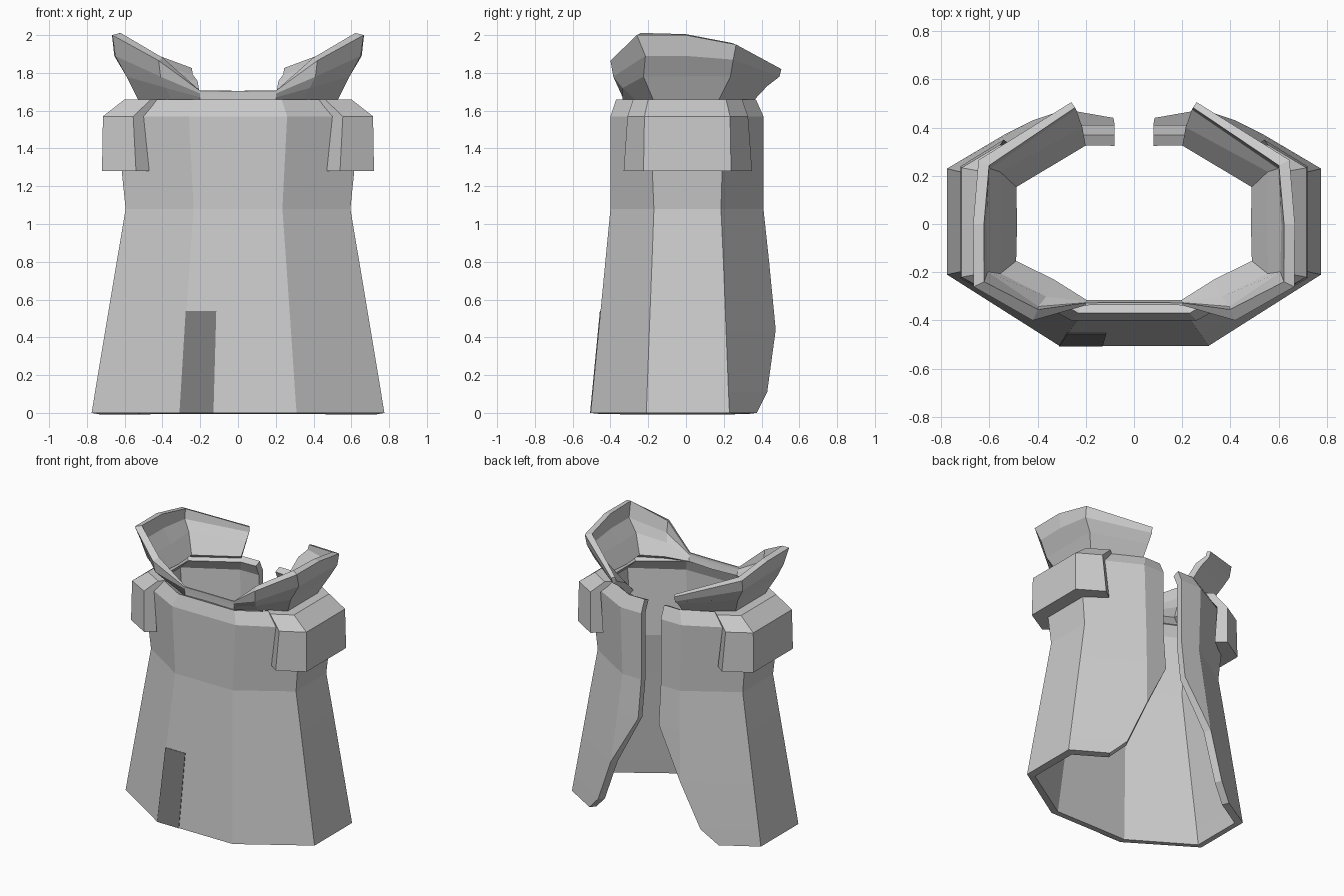
import bpy

if "Cube" in bpy.data.objects:
    bpy.data.objects.remove(bpy.data.objects["Cube"])


def make(name, verts, faces, mirror=True, thickness=0.0):
    """Mesh object with optional mirror and inward wall thickness."""
    mesh = bpy.data.meshes.new(name)
    mesh.from_pydata(verts, [], faces)
    mesh.validate()
    ob = bpy.data.objects.new(name, mesh)
    bpy.context.collection.objects.link(ob)
    if mirror:
        m = ob.modifiers.new("mirror", "MIRROR")
        m.use_clip = True
        m.merge_threshold = 0.0005
    if thickness:
        s = ob.modifiers.new("wall", "SOLIDIFY")
        s.thickness = thickness
        s.offset = -1
        s.use_even_offset = True
        s.thickness_clamp = 1.5
    return ob


def sheet(columns):
    """Skin columns of points (front to back, each bottom to top)."""
    verts, index, faces = [], {}, []

    def vid(p):
        if p not in index:
            index[p] = len(verts)
            verts.append(p)
        return index[p]

    for a, b in zip(columns, columns[1:]):
        for j in range(len(a) - 1):
            quad = [vid(p) for p in (a[j], b[j], b[j + 1], a[j + 1])]
            face = list(dict.fromkeys(quad))
            if len(face) > 2:
                faces.append(face)
    return verts, faces


# Robe: half octagon sections, open at the back
# z, front corner x y, side x, side front y, side back y, back corner x y, open edge x y
sections = [
    (0.00, .31, -.505, .775, -.21, .23, .53, .375, .53, .375),
    (0.11, .302, -.494, .757, -.206, .225, .42, .43, .42, .43),
    (0.44, .28, -.462, .702, -.194, .212, .285, .475, .285, .475),
    (0.80, .255, -.427, .642, -.18, .198, .255, .44, .085, .44),
    (1.08, .235, -.40, .595, -.17, .185, .235, .41, .08, .41),
    (1.57, .26, -.40, .645, -.19, .20, .25, .41, .08, .41),
    (1.66, .23, -.37, .555, -.18, .19, .21, .37, .08, .37),
]
rows = [[(0, fy, z), (fx, fy, z), (sx, s0, z), (sx, s1, z), (bx, by, z), (ex, ey, z)]
        for z, fx, fy, sx, s0, s1, bx, by, ex, ey in sections]
make("robe", *sheet(list(zip(*rows))), thickness=0.05)

# Flared collar, low at the front and open at the back
collar = [
    [(0, -.335, 1.64), (0, -.335, 1.67), (0, -.335, 1.69), (0, -.335, 1.705)],
    [(.2, -.335, 1.64), (.2, -.335, 1.67), (.2, -.336, 1.69), (.2, -.337, 1.705)],
    [(.35, -.26, 1.65), (.38, -.335, 1.72), (.41, -.385, 1.78), (.42, -.40, 1.865)],
    [(.525, -.17, 1.65), (.59, -.225, 1.78), (.65, -.215, 1.89), (.665, -.26, 2.0)],
    [(.525, 0, 1.65), (.59, 0, 1.78), (.655, 0, 1.89), (.667, 0, 2.0)],
    [(.525, .17, 1.65), (.59, .235, 1.78), (.64, .25, 1.87), (.645, .265, 1.95)],
    [(.22, .355, 1.65), (.235, .43, 1.73), (.255, .495, 1.78), (.26, .505, 1.82)],
]
make("collar", *sheet(collar), thickness=0.045)

# Shoulder guards: a closed section swept around each side
end = [(.54, -.33, 1.28), (.555, -.31, 1.57), (.46, -.28, 1.66),
       (.41, -.24, 1.66), (.50, -.27, 1.57), (.47, -.28, 1.28)]
side = [(.72, -.225, 1.28), (.715, -.22, 1.57), (.60, -.20, 1.66),
        (.53, -.16, 1.66), (.62, -.18, 1.57), (.61, -.18, 1.28)]
flip = lambda loop: [(x, -1.06 * y, z) for x, y, z in loop]
loops = [end, side, flip(side), flip(end)]
verts, faces = sheet([loop + loop[:1] for loop in loops])
lookup = {p: i for i, p in enumerate(verts)}
faces.append([lookup[p] for p in reversed(loops[0])][::-1][::-1])
faces.append([lookup[p] for p in loops[-1]])
make("shoulder_guards", verts, faces)

# Dark patch at the lower front
patch = make("front_patch",
             [(-.31, -.508, 0), (-.13, -.508, 0), (-.115, -.456, .54), (-.277, -.456, .54)],
             [(0, 1, 2, 3)], mirror=False, thickness=0.008)
dark = bpy.data.materials.new("dark_grey")
dark.diffuse_color = (0.2, 0.2, 0.2, 1)
dark.use_nodes = True
dark.node_tree.nodes["Principled BSDF"].inputs["Base Color"].default_value = dark.diffuse_color
patch.data.materials.append(dark)
